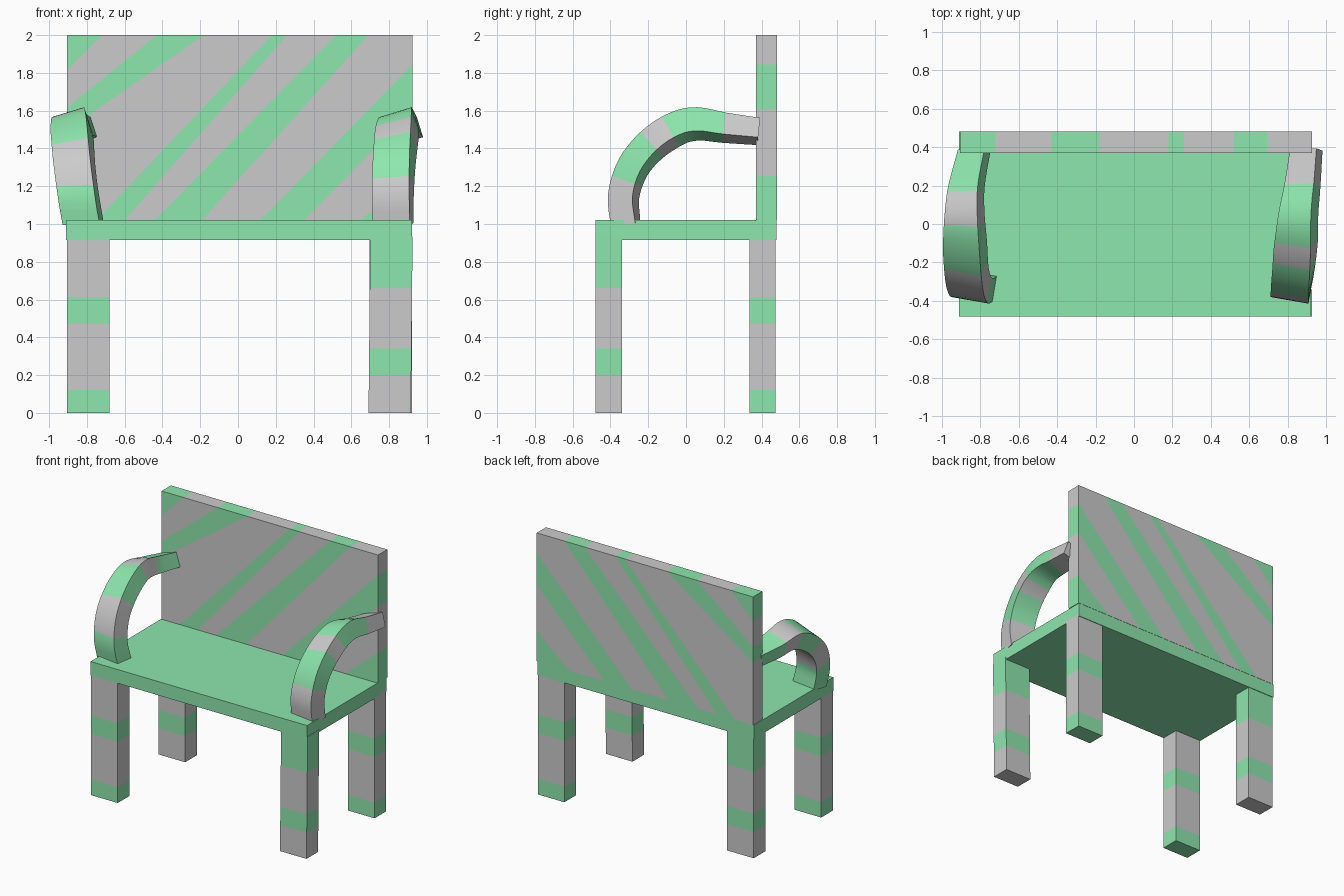
import bpy, bmesh
from math import radians, cos, sin
from mathutils import Vector

if "Cube" in bpy.data.objects:
    bpy.data.objects.remove(bpy.data.objects["Cube"])


def material(name, color):
    m = bpy.data.materials.new(name)
    m.diffuse_color = color
    m.use_nodes = True
    m.node_tree.nodes["Principled BSDF"].inputs["Base Color"].default_value = m.diffuse_color
    return m


GREY = material("grey", (0.8, 0.8, 0.8, 1))
GREEN = material("green", (0.27, 0.80, 0.42, 1))


def finish(name, bm):
    bmesh.ops.recalc_face_normals(bm, faces=bm.faces)
    me = bpy.data.meshes.new(name)
    bm.to_mesh(me)
    bm.free()
    me.materials.append(GREY)
    me.materials.append(GREEN)
    ob = bpy.data.objects.new(name, me)
    bpy.context.collection.objects.link(ob)
    return ob


def striped_box(name, lo, hi, lines=(), start_green=True, lean=0.0):
    """Box cut by lines ((x, z), (x, z)); colour alternates across each line."""
    bm = bmesh.new()
    bmesh.ops.create_cube(bm, size=1)
    lo, hi = Vector(lo), Vector(hi)
    for v in bm.verts:
        v.co = Vector([(lo[i] + hi[i]) / 2 + v.co[i] * (hi[i] - lo[i]) for i in range(3)])
    planes = []
    for a, b in lines:
        p = Vector((a[0], 0, a[1]))
        d = Vector((b[0] - a[0], 0, b[1] - a[1]))
        planes.append((p, Vector((-d.z, 0, d.x)).normalized()))
    for p, n in planes:
        bmesh.ops.bisect_plane(bm, geom=bm.verts[:] + bm.edges[:] + bm.faces[:],
                               plane_co=p, plane_no=n)
    for f in bm.faces:
        c = f.calc_center_median()
        crossed = sum((c - p).dot(n) > 0 for p, n in planes)
        f.material_index = (crossed + start_green) % 2
    for v in bm.verts:
        v.co.x += lean * (1 - v.co.z)
    return finish(name, bm)


# Seat slab
striped_box("seat", (-0.91, -0.48, 0.915), (0.92, 0.48, 1.02))

# Backrest with diagonal stripes
striped_box("backrest", (-0.905, 0.37, 1.02), (0.925, 0.482, 2.0), [
    ((-0.72, 2), (-0.9, 1.82)),
    ((-0.43, 2), (-0.9, 1.62)), ((-0.18, 2), (-0.9, 1.50)),
    ((0.18, 2), (-0.75, 1.02)), ((0.26, 2), (-0.60, 1.02)),
    ((0.52, 2), (-0.44, 1.02)), ((0.69, 2), (-0.19, 1.02)),
    ((0.92, 1.84), (0.12, 1.02)), ((0.92, 1.60), (0.35, 1.02)),
    ((0.92, 1.25), (0.65, 1.02))])

# Legs with horizontal bands
A = (0.12, 0.47, 0.61)
B = (0.20, 0.34, 0.66)
for name, x, y, bands, green, lean in (
        ("front_left_leg", -0.793, -0.41, A, True, 0),
        ("front_right_leg", 0.813, -0.41, B, False, -0.01),
        ("back_left_leg", -0.793, 0.405, B, False, 0),
        ("back_right_leg", 0.808, 0.405, A, True, 0)):
    striped_box(name, (x - 0.112, y - 0.07, 0), (x + 0.112, y + 0.07, 0.935),
                [((0, z), (1, z)) for z in bands], green, lean)


def spline(points, steps):
    """Smooth curve through the points (Catmull-Rom)."""
    p = [2 * points[0] - points[1]] + points + [2 * points[-1] - points[-2]]
    out = []
    for i in range(1, len(p) - 2):
        for k in range(steps):
            t = k / steps
            a, b, c, d = p[i - 1:i + 3]
            out.append(0.5 * (2 * b + (c - a) * t + (2 * a - 5 * b + 4 * c - d) * t * t
                              + (3 * b - a - 3 * c + d) * t ** 3))
    return out + [points[-1]]


# Curved, slightly rolled armrests sweeping from the seat up to the backrest
PROFILE = [(-0.32, 1.0), (-0.33, 1.15), (-0.28, 1.30), (-0.18, 1.42),
           (-0.05, 1.505), (0.06, 1.53), (0.20, 1.51), (0.385, 1.49)]


def armrest(name, xs, bands, start_green):
    path = spline([Vector((x, y, z)) for x, (y, z) in zip(xs, PROFILE)], 4)
    bm = bmesh.new()
    rings = []
    last = len(path) - 1
    for i, c in enumerate(path):
        t = path[min(i + 1, last)] - path[max(i - 1, 0)]
        t.x = 0
        t.normalize()
        out = Vector((0, -t.z, t.y))
        side = Vector((1, 0, 0))
        f = i / last
        roll = radians(8 + 9 * min(1, f * 2))
        s = side * cos(roll) + out * sin(roll)
        o = out * cos(roll) - side * sin(roll)
        w = 0.1 - 0.028 * max(0, f - 0.5) * 2
        h = 0.066 - 0.012 * max(0, f - 0.7) / 0.3
        rings.append([bm.verts.new(c + s * w * a + o * h * b)
                      for a, b in ((-1, -1), (1, -1), (1, 1), (-1, 1))])
    for i in range(last):
        green = (sum(i / last >= b for b in bands) + start_green) % 2
        for k in range(4):
            j = (k + 1) % 4
            face = bm.faces.new((rings[i][k], rings[i][j], rings[i + 1][j], rings[i + 1][k]))
            face.material_index = green
    bm.faces.new(rings[0])
    bm.faces.new(rings[-1])
    ob = finish(name, bm)
    bpy.ops.object.select_all(action='DESELECT')
    ob.select_set(True)
    bpy.context.view_layer.objects.active = ob
    bpy.ops.object.shade_smooth_by_angle(angle=radians(30))


armrest("left_armrest", (-0.82, -0.845, -0.865, -0.875, -0.88, -0.88, -0.87, -0.83),
        (0.17, 0.36, 0.62, 0.8), True)
armrest("right_armrest", (0.82, 0.82, 0.825, 0.835, 0.845, 0.855, 0.875, 0.895),
        (0.18, 0.42, 0.53, 0.84), False)
